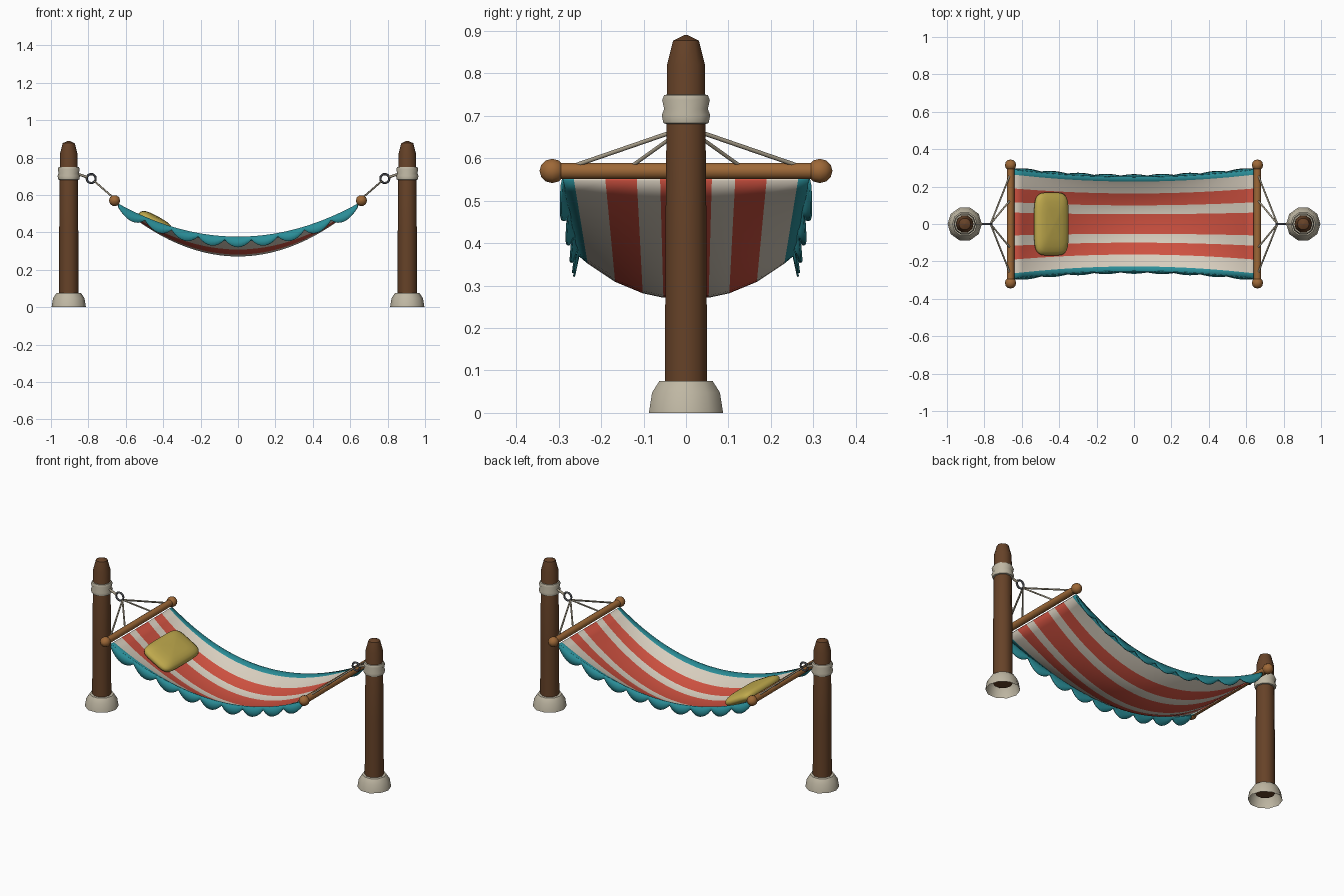
import bpy, bmesh, math
from mathutils import Vector

if "Cube" in bpy.data.objects:
    bpy.data.objects.remove(bpy.data.objects["Cube"])


def mat(name, rgb):
    m = bpy.data.materials.new(name)
    m.diffuse_color = (*[(c / 255) ** 2.2 for c in rgb], 1)
    m.use_nodes = True
    m.node_tree.nodes["Principled BSDF"].inputs["Base Color"].default_value = m.diffuse_color
    return m


DARK = mat("dark_wood", (102, 68, 44))
WOOD = mat("light_wood", (156, 104, 58))
STONE = mat("stone", (190, 182, 162))
ROPE = mat("rope", (165, 155, 135))
IRON = mat("iron", (72, 74, 80))
RED = mat("red_cloth", (205, 82, 66))
CREAM = mat("cream_cloth", (214, 204, 188))
TEAL = mat("teal_cloth", (46, 140, 150))
GOLD = mat("gold_cloth", (190, 168, 78))


def make(name, verts, faces, mats, angle=40, face_mats=None):
    me = bpy.data.meshes.new(name)
    me.from_pydata(verts, [], faces)
    for m in mats:
        me.materials.append(m)
    if face_mats:
        me.polygons.foreach_set("material_index", face_mats)
    ob = bpy.data.objects.new(name, me)
    bpy.context.collection.objects.link(ob)
    bpy.ops.object.select_all(action='DESELECT')
    ob.select_set(True)
    bpy.context.view_layer.objects.active = ob
    bpy.ops.object.shade_smooth_by_angle(angle=math.radians(angle))
    return ob


def lathe(name, prof, loc, m, n=10, axis=(0, 0, 1), caps=(True, True), angle=40):
    """Revolve (radius, height) points about an axis through loc."""
    q = Vector((0, 0, 1)).rotation_difference(Vector(axis))
    vs = [q @ Vector((r * math.cos(math.tau * i / n), r * math.sin(math.tau * i / n), z)) + Vector(loc)
          for r, z in prof for i in range(n)]
    fs = [(k * n + i, k * n + (i + 1) % n, (k + 1) * n + (i + 1) % n, (k + 1) * n + i)
          for k in range(len(prof) - 1) for i in range(n)]
    if caps[0]:
        fs.append(tuple(reversed(range(n))))
    if caps[1]:
        fs.append(tuple(range((len(prof) - 1) * n, len(prof) * n)))
    return make(name, vs, fs, [m], angle)


def rod(name, a, b, r, m, n=6):
    a, b = Vector(a), Vector(b)
    return lathe(name, [(r, 0), (r, (b - a).length)], a, m, n, b - a, angle=65)


# Posts, bars and rigging, one set per end
for s, side in ((-1, "left"), (1, "right")):
    p = (s * 0.905, 0, 0)
    lathe(side + "_post", [(0.052, 0.04), (0.051, 0.4), (0.047, 0.82), (0.032, 0.877), (0.004, 0.89)], p, DARK)
    lathe(side + "_stone_foot", [(0.092, 0), (0.084, 0.048), (0.066, 0.075), (0.045, 0.076)],
          p, STONE, caps=(False, False))
    lathe(side + "_rope_wrap", [(0.047, 0.68), (0.056, 0.683), (0.06, 0.702), (0.054, 0.716),
                                (0.059, 0.737), (0.054, 0.749), (0.045, 0.75)], p, STONE)
    rod(side + "_post_rope", (s * 0.855, 0, 0.712), (s * 0.806, 0, 0.695), 0.007, ROPE)
    bpy.ops.mesh.primitive_torus_add(major_radius=0.024, minor_radius=0.006, major_segments=14,
                                     minor_segments=6, location=(s * 0.785, 0, 0.688),
                                     rotation=(math.pi / 2, 0, 0))
    ring = bpy.context.object
    ring.name = side + "_ring"
    ring.data.materials.append(IRON)
    bpy.ops.object.shade_smooth()
    for i, y in enumerate((-0.27, -0.13, 0.13, 0.27)):
        rod(f"{side}_fan_rope_{i}", (s * 0.767, 0, 0.673), (s * 0.66, y, 0.58), 0.005, ROPE)
    rod(side + "_spreader_bar", (s * 0.66, -0.31, 0.57), (s * 0.66, 0.31, 0.57), 0.02, WOOD, 10)
    for t in (-1, 1):
        ball = [(0.03 * math.sin(math.pi * k / 6) + 1e-4, -0.03 * math.cos(math.pi * k / 6)) for k in range(7)]
        lathe(f"{side}_bar_knob_{t}", ball, (s * 0.66, t * 0.315, 0.57), WOOD, 10, (0, 1, 0))


# Sagging cloth surface: x along, f from -1 to 1 across
def cloth(x, f):
    q = (x / 0.645) ** 2
    mid, edge = 0.272 + 0.28 * q, 0.374 + 0.178 * q
    return Vector((x, f * (0.252 + 0.038 * q), mid + (edge - mid) * abs(f) ** 2.2))


# Striped bed
cuts = [-1, -0.91, -0.655, -0.4, -0.21, 0.21, 0.4, 0.655, 0.91, 1]
stripe = [2, 1, 0, 1, 0, 1, 0, 1, 2]
N, C = 28, len(cuts)
vs = [cloth(-0.643 + 1.286 * i / N, f) for i in range(N + 1) for f in cuts]
fs = [(i * C + j, (i + 1) * C + j, (i + 1) * C + j + 1, i * C + j + 1) for i in range(N) for j in range(C - 1)]
bed = make("striped_bed", vs, fs, [RED, CREAM, TEAL], 40, stripe * N)
sol = bed.modifiers.new("thickness", 'SOLIDIFY')
sol.thickness, sol.offset = 0.008, 0

# Scalloped valances
SC, SUB = 9, 8
for t, side in ((-1, "front"), (1, "back")):
    vs = []
    for i in range(SC * SUB + 1):
        top = cloth(-0.64 + 1.28 * i / (SC * SUB), t)
        wave = math.sin(math.pi * (i % SUB) / SUB)
        drop = 0.018 + 0.038 * wave ** 0.8
        for k in (0, 0.5, 1):
            vs.append(top + Vector((0, t * k * (0.004 + 0.008 * wave), 0.003 - k * drop)))
    fs = [(i * 3 + k, i * 3 + k + 1, i * 3 + k + 4, i * 3 + k + 3) for i in range(SC * SUB) for k in (0, 1)]
    if t > 0:
        fs = [f[::-1] for f in fs]
    val = make(side + "_valance", vs, fs, [TEAL])
    sol = val.modifiers.new("thickness", 'SOLIDIFY')
    sol.thickness, sol.offset = 0.005, 0


# Pillow: a flattened rounded box resting on the slope
def pw(v, e):
    return math.copysign(abs(v) ** e, v)


prof, n = 10, 32
vs = []
for k in range(prof + 1):
    a = -math.pi / 2 + math.pi * k / prof
    r = max(math.cos(a), 0) ** 0.65 + 1e-4
    for i in range(n):
        b = math.tau * (i + 0.5) / n
        vs.append((0.102 * r * pw(math.cos(b), 0.4), 0.168 * r * pw(math.sin(b), 0.4), 0.036 * pw(math.sin(a), 0.9)))
fs = [(k * n + i, k * n + (i + 1) % n, (k + 1) * n + (i + 1) % n, (k + 1) * n + i)
      for k in range(prof) for i in range(n)]
fs += [tuple(reversed(range(n))), tuple(range(prof * n, (prof + 1) * n))]
pillow = make("pillow", vs, fs, [GOLD], 60)
pillow.location = (-0.442, 0, 0.452)
pillow.rotation_euler = (0, math.radians(29), 0)
